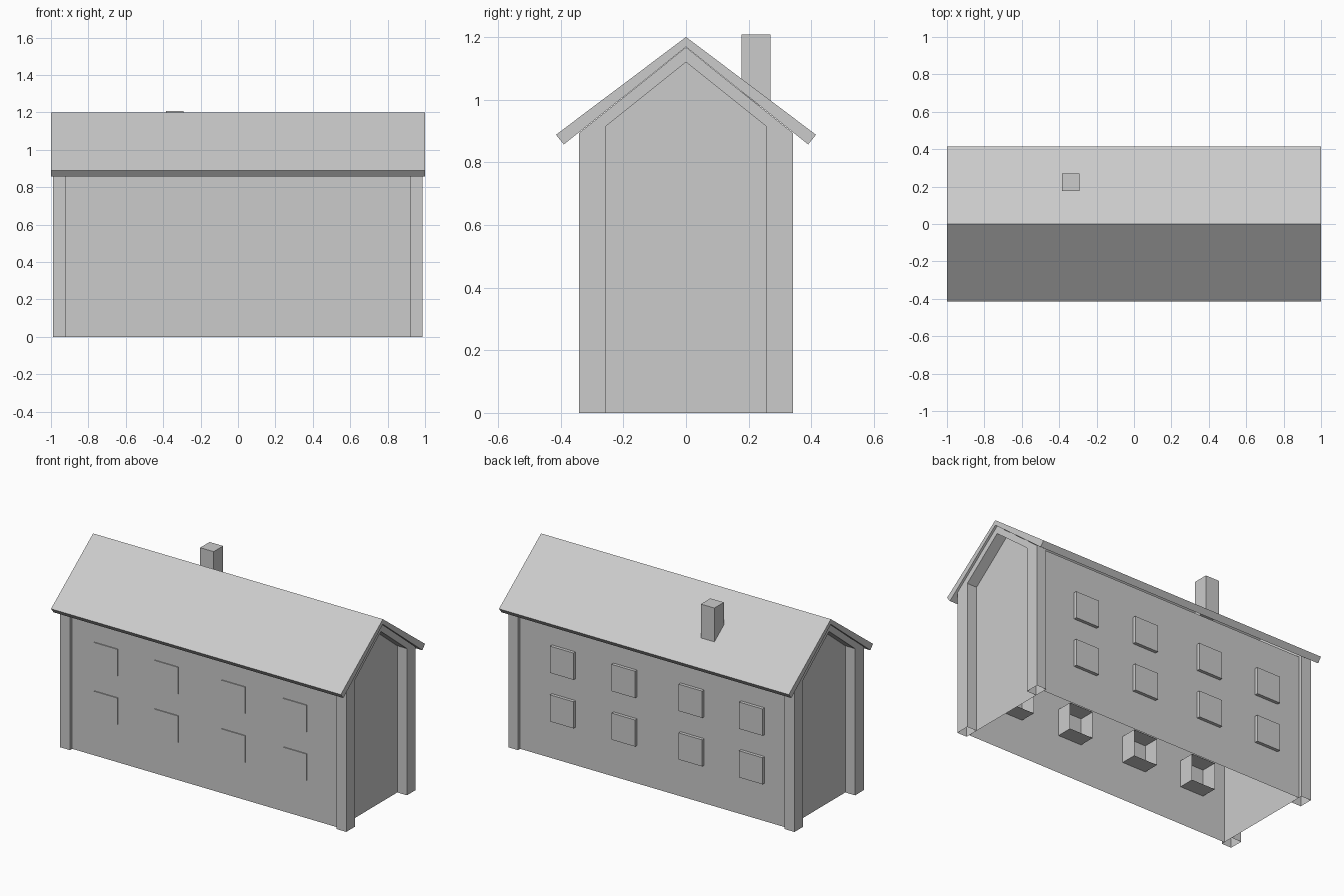
import bpy, bmesh

if "Cube" in bpy.data.objects:
    bpy.data.objects.remove(bpy.data.objects["Cube"])


def make(name, verts, faces):
    me = bpy.data.meshes.new(name)
    me.from_pydata(verts, [], faces)
    bm = bmesh.new()
    bm.from_mesh(me)
    bmesh.ops.recalc_face_normals(bm, faces=bm.faces)
    bm.to_mesh(me)
    bm.free()
    ob = bpy.data.objects.new(name, me)
    bpy.context.collection.objects.link(ob)
    return ob


def extrude_x(name, profile, x0, x1, skip_sides=(), caps=True):
    """Extrude a (y, z) outline along x, leaving out the listed side faces."""
    n = len(profile)
    verts = [(x, y, z) for x in (x0, x1) for y, z in profile]
    faces = [(i, (i + 1) % n, n + (i + 1) % n, n + i)
             for i in range(n) if i not in skip_sides]
    if caps:
        faces += [tuple(range(n)), tuple(range(2 * n - 1, n - 1, -1))]
    return make(name, verts, faces)


def open_box(name, x0, x1, y0, y1, z0, z1):
    """Box with no face at y1."""
    verts = [(x, y, z) for y in (y0, y1)
             for x, z in ((x0, z0), (x1, z0), (x1, z1), (x0, z1))]
    faces = [(0, 1, 2, 3)] + [(i, (i + 1) % 4, 4 + (i + 1) % 4, 4 + i) for i in range(4)]
    return make(name, verts, faces)


# Wall shell, open underneath and under the roof
wall = [(-0.32, 0), (-0.32, 0.90), (0, 1.155), (0.32, 0.90), (0.32, 0)]
extrude_x("walls", wall, -0.92, 0.92, skip_sides=(1, 2, 4))

# Gable frames: corner posts joined by sloping boards, open at the feet
frame = [(-0.342, 0), (-0.342, 0.893), (0, 1.167), (0.342, 0.893), (0.342, 0),
         (0.256, 0), (0.256, 0.915), (0, 1.12), (-0.256, 0.915), (-0.256, 0)]
extrude_x("gable_frame_right", frame, 0.92, 0.987, skip_sides=(4, 9))
extrude_x("gable_frame_left", frame, -0.92, -0.988, skip_sides=(4, 9))

# Roof
roof = [(-0.415, 0.888), (0, 1.20), (0.415, 0.888),
        (0.39, 0.857), (0, 1.168), (-0.39, 0.857)]
extrude_x("roof", roof, -1.0, 1.0)

# Chimney
stack = [(0.177, 0.98), (0.27, 0.98), (0.27, 1.208), (0.177, 1.208)]
extrude_x("chimney", stack, -0.385, -0.292)

# Windows: boxes hollow towards the inside, two rows on each long side
for row, (z0, z1) in enumerate(((0.237, 0.403), (0.54, 0.707))):
    for col, x in enumerate((-0.767, -0.35, 0.113, 0.538)):
        for side, y0, y1 in (("front", -0.326, -0.22), ("back", 0.34, 0.235)):
            open_box(f"window_{side}_{row}_{col}", x, x + 0.163, y0, y1, z0, z1)
